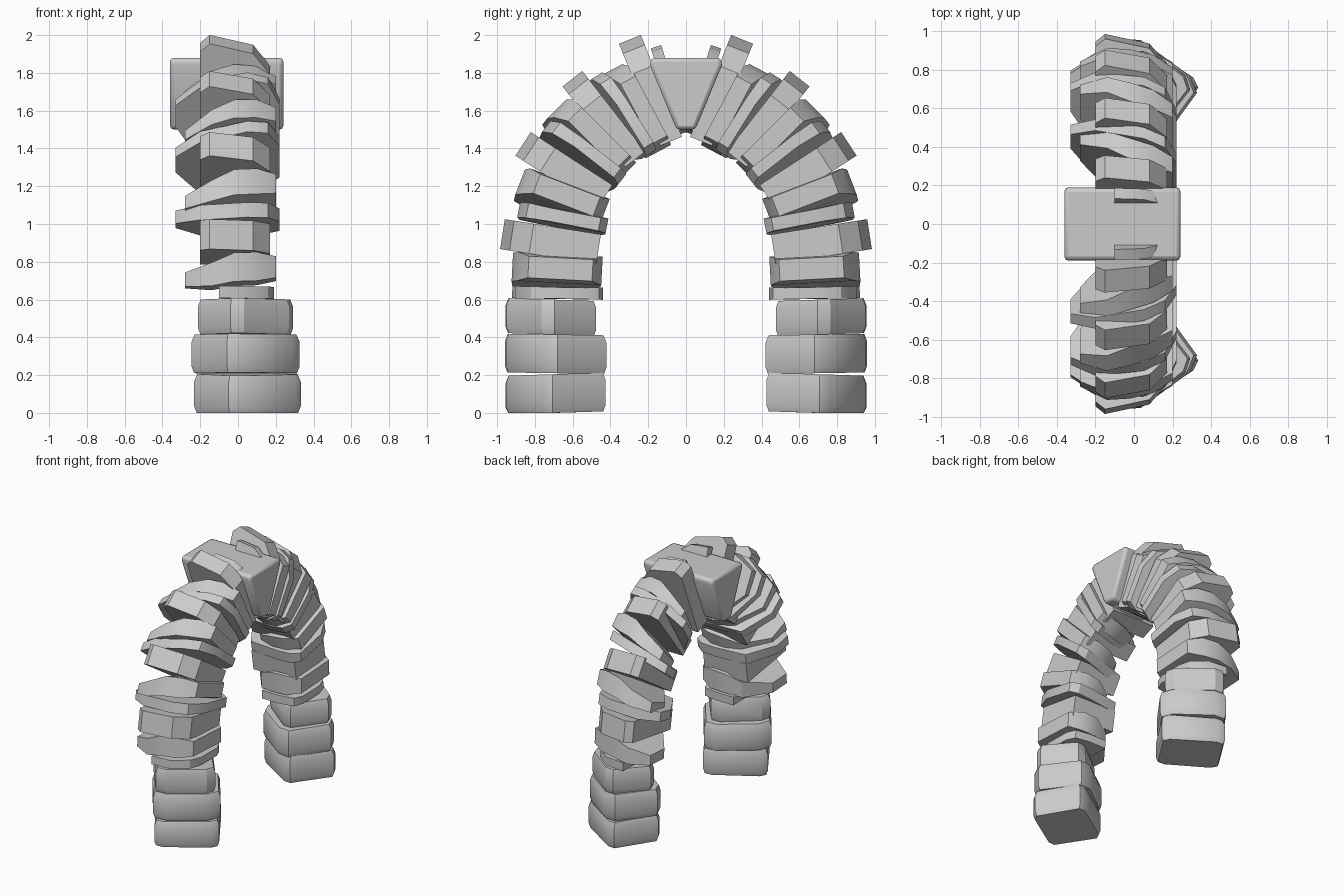
import bpy, bmesh
from math import radians, sin, cos
from mathutils import Vector

if "Cube" in bpy.data.objects:
    bpy.data.objects.remove(bpy.data.objects["Cube"])


def finish(name, bm, bevel=0.0):
    bmesh.ops.recalc_face_normals(bm, faces=bm.faces[:])
    me = bpy.data.meshes.new(name)
    bm.to_mesh(me)
    bm.free()
    ob = bpy.data.objects.new(name, me)
    bpy.context.collection.objects.link(ob)
    if bevel:
        m = ob.modifiers.new("worn_edges", 'BEVEL')
        m.width, m.segments = bevel, 2
        m.limit_method, m.angle_limit = 'ANGLE', radians(40)
    bpy.ops.object.select_all(action='DESELECT')
    ob.select_set(True)
    bpy.context.view_layer.objects.active = ob
    bpy.ops.object.shade_smooth_by_angle(angle=radians(32))
    return ob


def loft(rings):
    # closed skin through equally sized rings of points
    bm = bmesh.new()
    vs = [[bm.verts.new(p) for p in r] for r in rings]
    n = len(vs[0])
    for a, b in zip(vs, vs[1:]):
        for i in range(n):
            j = (i + 1) % n
            bm.faces.new((a[i], a[j], b[j], b[i]))
    bm.faces.new(vs[0])
    bm.faces.new(vs[-1])
    return bm


def cut_rect(cx, cy, hl, hw, ang, c1, c2):
    # turned rectangle with cut corners; c1 along the length, c2 across
    pts = [(hl, -hw + c2), (hl, hw - c2), (hl - c1, hw), (c1 - hl, hw),
           (-hl, hw - c2), (-hl, c2 - hw), (c1 - hl, -hw), (hl - c1, -hw)]
    c, d = cos(ang), sin(ang)
    return [(cx + x * c - y * d, cy + x * d + y * c) for x, y in pts]


# Stone types as sections across the depth: x, inner, outer, low, high
BOX = [(-.20, -.25, .225, -.08, .08), (-.15, -.25, .265, -.08, .08),
       (.08, -.25, .215, -.08, .08), (.17, -.25, .11, -.08, .08)]
WAVY = [(-.28, -.02, .15, -.10, -.02), (-.14, -.20, .23, -.10, .03),
        (-.02, -.24, .235, -.075, .085), (.10, -.24, .21, -.07, .09),
        (.20, -.19, .15, -.05, .07)]
THIN = [(-.33, .0, .13, -.05, .02), (-.20, -.21, .22, -.05, .03),
        (.05, -.24, .235, -.04, .04), (.16, -.24, .19, -.035, .045),
        (.22, -.20, .06, -.03, .04)]
SLIVER = [(-.10, -.24, .24, -.032, .032), (.05, -.24, .225, -.032, .032),
          (.16, -.22, .14, -.032, .032), (.19, -.15, .05, -.03, .03)]

# Arch course: type, y, z, angle, length scale, thickness scale
COURSE = [(SLIVER, .68, .635, 1, 1, 1), (WAVY, .685, .755, 3, 1, .95),
          (BOX, .71, .905, 9, 1, 1), (THIN, .655, 1.03, 11, 1, 1),
          (WAVY, .66, 1.135, 21, 1, .9), (BOX, .64, 1.28, 33, 1, .93),
          (THIN, .555, 1.36, 38, 1.03, .9), (WAVY, .51, 1.435, 45, 1.05, .85),
          (BOX, .43, 1.55, 52, 1.05, .83), (THIN, .35, 1.57, 58, 1.05, .85),
          (WAVY, .275, 1.60, 62, 1.05, .75), (BOX, .185, 1.70, 68, 1.13, .78),
          (SLIVER, .085, 1.71, 72, 1.0, .9)]

# Pier stones: plan outline, floor, height, tilt
PIERS = [(cut_rect(.05, .69, .228, .198, radians(-33), .05, .03), 0, .205, -.03),
         (cut_rect(.04, .69, .238, .21, radians(-36), .08, .05), .21, .205, .015),
         (cut_rect(.04, .715, .21, .18, radians(-38), .06, .04), .415, .185, .03)]

for side, s in (("front", -1), ("back", 1)):
    for k, (secs, y, z, ang, ls, ts) in enumerate(COURSE):
        c, d = cos(radians(ang)), sin(radians(ang))
        # uneven stones lean sideways higher up, squared ones stay true
        skew = .2 * min(1, max(0, (ang - 10) / 25)) if secs in (WAVY, THIN) else 0
        rings = []
        for x, r0, r1, t0, t1 in secs:
            ring = []
            for r, t in ((r0, t0), (r1, t0), (r1, t1), (r0, t1)):
                r, t = r * ls, t * ts + skew * x
                ring.append(Vector((x, s * (y + r * c - t * d), z + r * d + t * c)))
            rings.append(ring)
        finish(f"{side}_arch_stone_{k + 1}", loft(rings))

    for k, (plan, z0, h, tilt) in enumerate(PIERS):
        cx = sum(p[0] for p in plan) / len(plan)
        cy = sum(p[1] for p in plan) / len(plan)
        rings = []
        for f, sc in ((0, .95), (.18, 1), (.8, 1), (1, .94)):
            rings.append([Vector((cx + (x - cx) * sc, s * (cy + (y - cy) * sc),
                                  max(0, z0 + f * h + tilt * (y - cy))))
                          for x, y in plan])
        finish(f"{side}_pier_stone_{k + 1}", loft(rings))

# Keystone wedge
wedge = [(-.05, 1.50), (.05, 1.50), (.19, 1.84), (.185, 1.88), (-.185, 1.88), (-.19, 1.84)]
finish("keystone", loft([[Vector((x, y, z)) for y, z in wedge] for x in (-.36, .24)]), .02)
